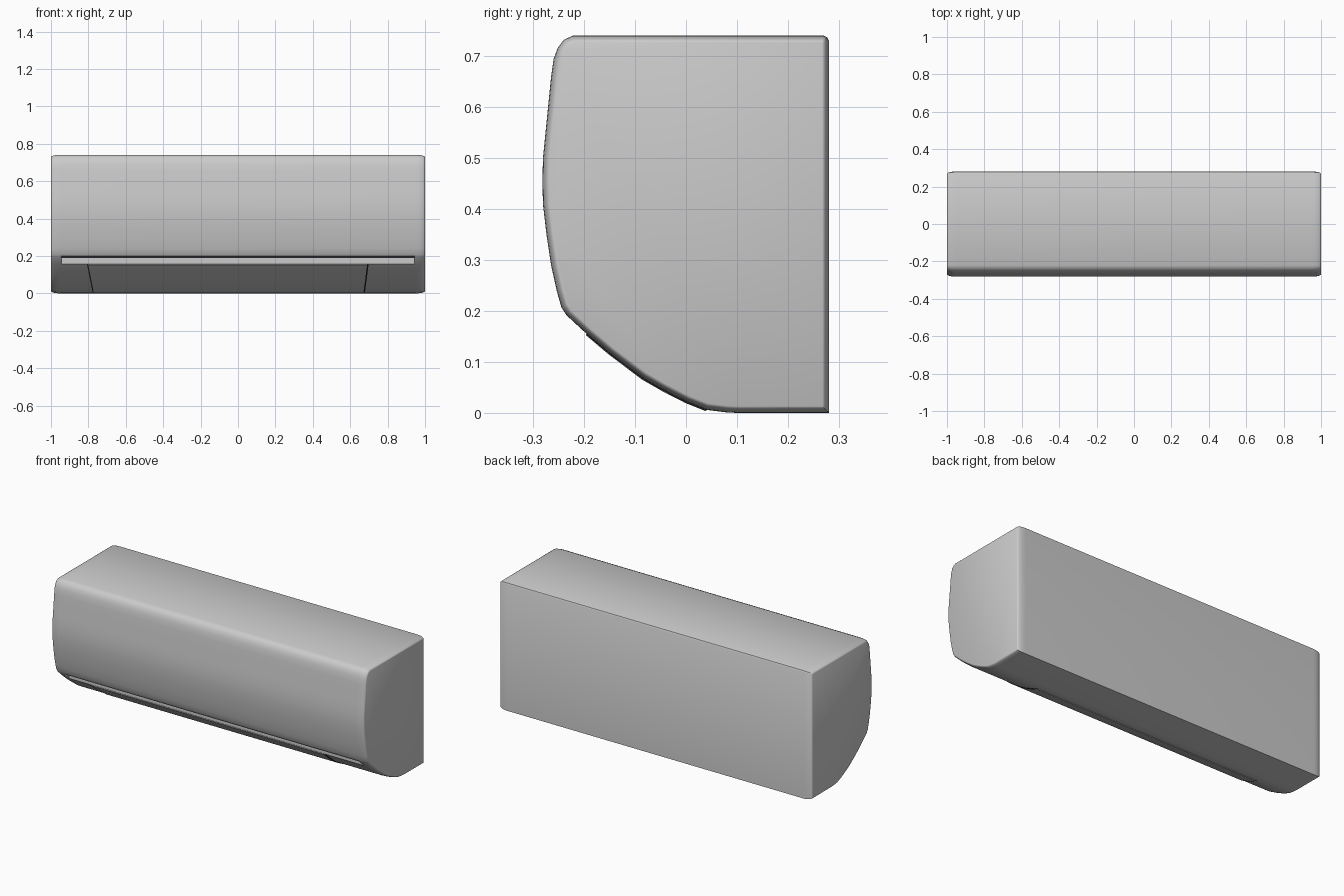
import bpy, bmesh, math
from mathutils import Vector

if "Cube" in bpy.data.objects:
    bpy.data.objects.remove(bpy.data.objects["Cube"])


def material(name, r, g, b):
    m = bpy.data.materials.new(name)
    m.use_nodes = True
    m.diffuse_color = (r, g, b, 1)
    m.node_tree.nodes["Principled BSDF"].inputs["Base Color"].default_value = (r, g, b, 1)
    return m


SHELL = material("light grey plastic", 0.6, 0.6, 0.6)
DARK = material("dark seam", 0.02, 0.02, 0.02)


def finish(name, bm, mat, angle=35):
    bmesh.ops.recalc_face_normals(bm, faces=bm.faces)
    mesh = bpy.data.meshes.new(name)
    bm.to_mesh(mesh)
    bm.free()
    mesh.materials.append(mat)
    ob = bpy.data.objects.new(name, mesh)
    bpy.context.collection.objects.link(ob)
    bpy.ops.object.select_all(action="DESELECT")
    ob.select_set(True)
    bpy.context.view_layer.objects.active = ob
    bpy.ops.object.shade_smooth_by_angle(angle=math.radians(angle))
    return ob


def box(name, lo, hi, mat):
    bm = bmesh.new()
    bmesh.ops.create_cube(bm, size=1)
    for v in bm.verts:
        v.co = [(a + b) / 2 + c * (b - a) for a, b, c in zip(lo, hi, v.co)]
    return finish(name, bm, mat)


# Side outline as (y, z): the underside first, then the front, top and back
UNDERSIDE = [(0.08, 0.001), (0.04, 0.006), (0, 0.022), (-0.045, 0.045), (-0.085, 0.068),
             (-0.15, 0.117), (-0.195, 0.155)]
FRONT = [(-0.235, 0.192), (-0.245, 0.208), (-0.254, 0.24), (-0.265, 0.29), (-0.274, 0.35),
         (-0.281, 0.41), (-0.282, 0.455), (-0.281, 0.5), (-0.276, 0.55), (-0.27, 0.61),
         (-0.265, 0.66), (-0.26, 0.695), (-0.252, 0.717), (-0.24, 0.733), (-0.222, 0.741)]
BACK = [(0.27, 0.741), (0.277, 0.738), (0.281, 0.73), (0.281, 0), (0.1, 0)]
OUTLINE = [Vector(p) for p in UNDERSIDE + FRONT + BACK]


def inset(points, d):
    """Move each corner inward by d along its mitre."""
    out = []
    for i, p in enumerate(points):
        a = (p - points[i - 1]).normalized()
        b = (points[(i + 1) % len(points)] - p).normalized()
        na, nb = Vector((a.y, -a.x)), Vector((b.y, -b.x))
        out.append(p + (na + nb) * d / (1 + na.dot(nb)))
    return out


# Casing: lofted rings with softly rounded ends
bm = bmesh.new()
rings = []
STEPS, REACH, DEPTH = 6, 0.05, 0.013
arc = [math.pi / 2 * i / STEPS for i in range(STEPS + 1)]
ends = [(1 - REACH * (1 - math.sin(t)), DEPTH * (1 - math.cos(t))) for t in arc]
for x, d in [(-x, d) for x, d in reversed(ends)] + ends:
    rings.append([bm.verts.new((x, p.x, p.y)) for p in inset(OUTLINE, d)])
for r, s in zip(rings, rings[1:]):
    for i in range(len(r)):
        bm.faces.new((r[i - 1], r[i], s[i], s[i - 1]))
bm.faces.new(rings[0])
bm.faces.new(rings[-1])
casing = finish("casing", bm, SHELL)

# Long slot under the front panel
cutter = box("slot_cutter", (-0.945, -0.4, 0.155), (0.945, -0.197, 0.196), SHELL)
cutter.hide_render = True
cutter.hide_viewport = True
cut = casing.modifiers.new("slot", "BOOLEAN")
cut.operation = "DIFFERENCE"
cut.object = cutter
cut.solver = "EXACT"
box("slot_shadow_gap", (-0.945, -0.203, 0.188), (0.945, -0.196, 0.197), DARK)


def ribbon(name, left, right, lift, mat):
    """Thin plate on the underside between two edges given as functions of z."""
    bm = bmesh.new()
    rows = []
    for k in (0, lift):
        for edge in (left, right):
            pts = inset(OUTLINE, -k)[1:len(UNDERSIDE)]
            rows.append([bm.verts.new((edge(z), p.x, p.y)) for p, (y, z) in zip(pts, UNDERSIDE[1:])])
    a, b, c, d = rows
    for r, s in ((a, b), (b, d), (d, c), (c, a)):
        for i in range(len(r) - 1):
            bm.faces.new((r[i], r[i + 1], s[i + 1], s[i]))
    for i in (0, -1):
        bm.faces.new((a[i], b[i], d[i], c[i]))
    return finish(name, bm, mat)


# Air flap and the seams at its two ends
def flap_right(z):
    return -0.77 - 0.2 * z


def flap_left(z):
    return 0.67 + 0.13 * z


ribbon("air_flap", flap_right, flap_left, 0.003, SHELL)
ribbon("flap_seam_right", lambda z: flap_right(z) - 0.006, flap_right, 0.002, DARK)
ribbon("flap_seam_left", flap_left, lambda z: flap_left(z) + 0.008, 0.002, DARK)
